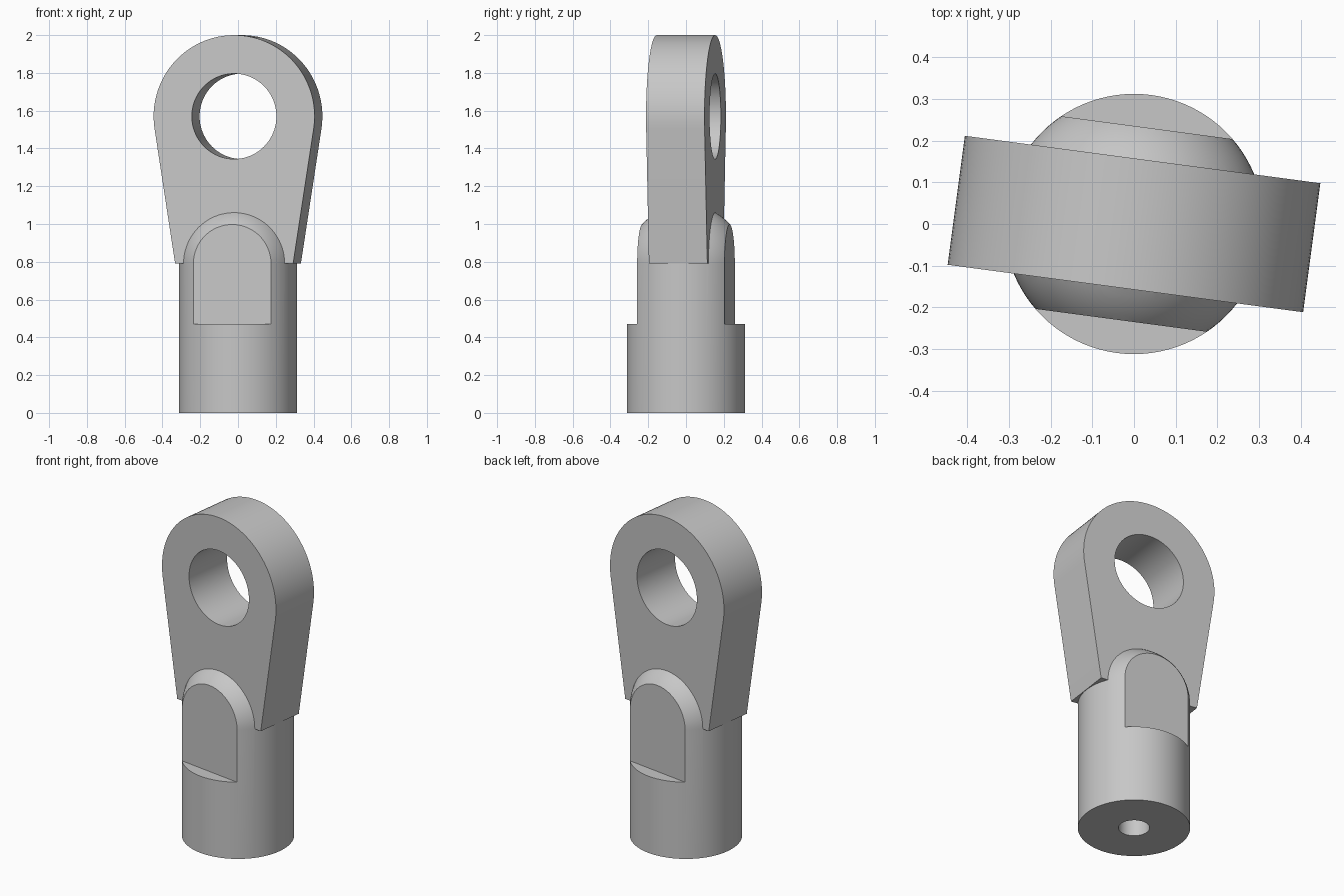
import bpy, bmesh, math
from mathutils import Matrix, Vector

if "Cube" in bpy.data.objects:
    bpy.data.objects.remove(bpy.data.objects["Cube"], do_unlink=True)

SEG = 96
SHANK_R, SHOULDER_Z = 0.312, 0.79
EYE_Z, EYE_R, BORE_R = 1.57, 0.43, 0.226
HALF_T, FOOT_W = 0.156, 0.315
FLAT_D, FLAT_Z = 0.233, 0.47
SCREW_R, SCREW_DEPTH = 0.086, 0.5
TURN = Matrix.Rotation(math.radians(-7.6), 4, "Z")

grey = bpy.data.materials.new("plain_grey")
grey.use_nodes = True
grey.diffuse_color = (0.57, 0.57, 0.57, 1)
grey.node_tree.nodes["Principled BSDF"].inputs["Base Color"].default_value = grey.diffuse_color


def make_object(name, bm):
    bmesh.ops.recalc_face_normals(bm, faces=bm.faces)
    mesh = bpy.data.meshes.new(name)
    bm.to_mesh(mesh)
    bm.free()
    mesh.materials.append(grey)
    obj = bpy.data.objects.new(name, mesh)
    bpy.context.collection.objects.link(obj)
    return obj


def combine(target, other, operation):
    mod = target.modifiers.new(operation.lower(), "BOOLEAN")
    mod.operation, mod.solver, mod.object = operation, "EXACT", other
    bpy.context.view_layer.objects.active = target
    bpy.ops.object.modifier_apply(modifier=mod.name)
    bpy.data.objects.remove(other, do_unlink=True)


# Round shank with domed top and a blind screw hole, as one turned profile
profile = [(0, SCREW_DEPTH), (SCREW_R, SCREW_DEPTH), (SCREW_R, 0), (SHANK_R, 0)]
for i in range(25):
    a = math.pi / 2 * i / 24
    profile.append((SHANK_R * math.cos(a), SHOULDER_Z + SHANK_R * math.sin(a)))
bm = bmesh.new()
verts = [bm.verts.new((r, 0, z)) for r, z in profile]
edges = [bm.edges.new(pair) for pair in zip(verts, verts[1:])]
bmesh.ops.spin(bm, geom=verts + edges, cent=(0, 0, 0), axis=(0, 0, 1),
               angle=math.tau, steps=SEG, use_merge=True)
bmesh.ops.remove_doubles(bm, verts=bm.verts, dist=1e-5)
shank = make_object("rod_end", bm)

# Wrench flats on both sides of the shank
for side in (-1, 1):
    bm = bmesh.new()
    bmesh.ops.create_cube(bm, size=1)
    place = TURN @ Matrix.Translation((0, side * (FLAT_D + 0.5), FLAT_Z + 0.5))
    bmesh.ops.transform(bm, matrix=place, verts=bm.verts)
    combine(shank, make_object("flat_cutter", bm), "DIFFERENCE")

# Eye plate: round head with straight sides tapering to the foot
drop = EYE_Z - SHOULDER_Z
reach = math.hypot(FOOT_W, drop)
tangent = math.acos(EYE_R / reach) - math.atan2(drop, FOOT_W)
outline = [(-FOOT_W, SHOULDER_Z), (FOOT_W, SHOULDER_Z)]
for i in range(SEG // 2 + 1):
    a = tangent + (math.pi - 2 * tangent) * i / (SEG // 2)
    outline.append((EYE_R * math.cos(a), EYE_Z + EYE_R * math.sin(a)))
bm = bmesh.new()
face = bm.faces.new([bm.verts.new((x, -HALF_T, z)) for x, z in outline])
back = bmesh.ops.extrude_face_region(bm, geom=[face])["geom"]
bmesh.ops.translate(bm, vec=Vector((0, 2 * HALF_T, 0)),
                    verts=[v for v in back if isinstance(v, bmesh.types.BMVert)])
bmesh.ops.transform(bm, matrix=TURN, verts=bm.verts)
plate = make_object("eye_plate", bm)

# Bore through the eye
bm = bmesh.new()
bmesh.ops.create_cone(bm, cap_ends=True, segments=SEG, radius1=BORE_R, radius2=BORE_R, depth=1)
place = TURN @ Matrix.Translation((0, 0, EYE_Z)) @ Matrix.Rotation(math.pi / 2, 4, "X")
bmesh.ops.transform(bm, matrix=place, verts=bm.verts)
combine(plate, make_object("bore_cutter", bm), "DIFFERENCE")

# Join plate and shank into one solid with crisp edges
combine(shank, plate, "UNION")
bpy.ops.object.select_all(action="DESELECT")
shank.select_set(True)
bpy.context.view_layer.objects.active = shank
bpy.ops.object.shade_smooth_by_angle(angle=math.radians(25))
